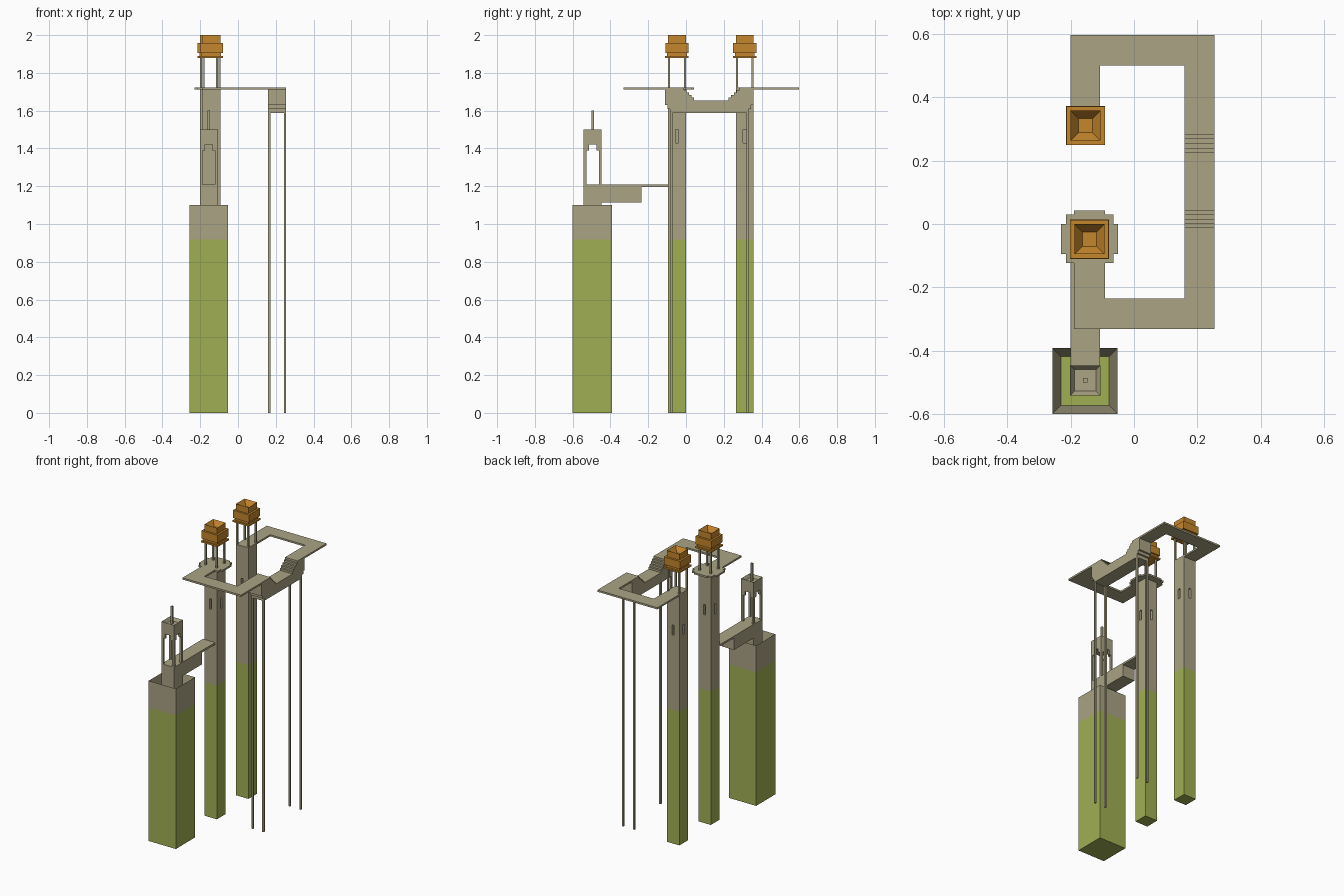
import bpy, bmesh
from mathutils import Vector

cube = bpy.data.objects.get("Cube")
if cube:
    bpy.data.objects.remove(cube, do_unlink=True)


def material(name, rgb):
    m = bpy.data.materials.new(name)
    m.use_nodes = True
    m.diffuse_color = (*rgb, 1)
    m.node_tree.nodes["Principled BSDF"].inputs["Base Color"].default_value = (*rgb, 1)
    return m


STONE = material("stone tan", (0.402, 0.366, 0.231))
MOSS = material("moss green", (0.352, 0.429, 0.086))
AMBER = material("amber", (0.552, 0.238, 0.025))
MOSS_TOP = 0.917
DECK_LOW, DECK = 1.711, 1.723


def finish(bm, name, mats):
    """Turn a bmesh into an object; a second material fills faces below the moss line."""
    bmesh.ops.recalc_face_normals(bm, faces=bm.faces[:])
    if len(mats) > 1:
        for f in bm.faces:
            f.material_index = int(f.calc_center_median().z < MOSS_TOP + 0.001)
    me = bpy.data.meshes.new(name)
    bm.to_mesh(me)
    bm.free()
    for m in mats:
        me.materials.append(m)
    ob = bpy.data.objects.new(name, me)
    bpy.context.collection.objects.link(ob)
    return ob


def add_box(bm, x, y, z):
    vs = bmesh.ops.create_cube(bm, size=1)["verts"]
    for v in vs:
        v.co = Vector([(r[0] + r[1]) / 2 + c * (r[1] - r[0]) for c, r in zip(v.co, (x, y, z))])


def cut(bm, co, no):
    bmesh.ops.bisect_plane(bm, geom=bm.verts[:] + bm.edges[:] + bm.faces[:], plane_co=co, plane_no=no)


def box(name, x, y, z, mats=(STONE,), pit=None):
    """Box from ranges; pit = (rim width, depth) sinks the top face."""
    bm = bmesh.new()
    add_box(bm, x, y, z)
    if len(mats) > 1:
        cut(bm, (0, 0, MOSS_TOP), (0, 0, 1))
    if pit:
        bm.normal_update()
        top = max(bm.faces, key=lambda f: f.calc_center_median().z)
        bmesh.ops.inset_region(bm, faces=[top], thickness=pit[0], use_even_offset=True)
        for v in top.verts:
            v.co.z -= pit[1]
    return finish(bm, name, mats)


def square(name, cx, cy, w, z, mats=(STONE,), pit=None):
    h = w / 2
    return box(name, (cx - h, cx + h), (cy - h, cy + h), z, mats, pit)


def prism(name, pts, offset):
    """Extrude a closed outline of 3D points by an offset."""
    bm = bmesh.new()
    f = bm.faces.new([bm.verts.new(p) for p in pts])
    ext = bmesh.ops.extrude_face_region(bm, geom=[f], use_keep_orig=True)["geom"]
    bmesh.ops.translate(bm, vec=offset, verts=[v for v in ext if isinstance(v, bmesh.types.BMVert)])
    return finish(bm, name, (STONE,))


def tall_tower(name, cx, cy, top):
    """Slender shaft with a sunken slit window on each side."""
    h, s = 0.0475, 0.008
    bm = bmesh.new()
    add_box(bm, (cx - h, cx + h), (cy - h, cy + h), (0, top))
    for z in (MOSS_TOP, 1.43, 1.50):
        cut(bm, (0, 0, z), (0, 0, 1))
    for d in (-s, s):
        cut(bm, (cx + d, 0, 0), (1, 0, 0))
        cut(bm, (0, cy + d, 0), (0, 1, 0))
    bm.normal_update()
    slits = []
    for f in bm.faces:
        c = f.calc_center_median()
        if abs(f.normal.z) < 0.1 and 1.43 < c.z < 1.50 and min(abs(c.x - cx), abs(c.y - cy)) < s / 2:
            slits.append(f)
    bmesh.ops.inset_individual(bm, faces=slits, thickness=0, depth=-0.03)
    return finish(bm, name, (STONE, MOSS))


# Two tall towers, each with four slim posts carrying a lantern
for label, cx, cy, top in (("middle", -0.141, -0.048, DECK_LOW), ("rear", -0.153, 0.311, DECK)):
    tall_tower(label + "_tower", cx, cy, top)
    for i, (sx, sy) in enumerate(((-1, -1), (1, -1), (1, 1), (-1, 1))):
        square(f"{label}_lantern_post_{i + 1}", cx + sx * 0.042, cy + sy * 0.042, 0.011, (top, 1.88))
    square(label + "_lantern_brim", cx, cy, 0.124, (1.878, 1.889), (AMBER,))
    square(label + "_lantern_neck", cx, cy, 0.104, (1.889, 1.905), (AMBER,))
    square(label + "_lantern_body", cx, cy, 0.122, (1.905, 1.958), (AMBER,))
    square(label + "_lantern_cap", cx, cy, 0.095, (1.958, 2.0), (AMBER,), pit=(0.025, 0.035))

# Broad front tower with a sunken green roof
box("front_tower", (-0.258, -0.052), (-0.6, -0.392), (0, 1.1), (STONE, MOSS), pit=(0.027, 1.1 - MOSS_TOP))

# Belfry standing on the front tower
bx, by, bh = -0.154, -0.494, 0.0475
square("belfry_base", bx, by, 2 * bh, (MOSS_TOP, 1.21))
for i, (sx, sy) in enumerate(((-1, -1), (1, -1), (1, 1), (-1, 1))):
    square(f"belfry_post_{i + 1}", bx + sx * (bh - 0.007), by + sy * (bh - 0.007), 0.014, (1.21, 1.39))
    # L-shaped corner bracket narrowing the arches
    x0, x1, x2 = (bx + sx * (bh - d) for d in (0, 0.014, 0.028))
    y0, y1, y2 = (by + sy * (bh - d) for d in (0, 0.014, 0.028))
    prism(f"belfry_bracket_{i + 1}", [(x, y, 1.39) for x, y in
          ((x0, y0), (x2, y0), (x2, y1), (x1, y1), (x1, y2), (x0, y2))], (0, 0, 0.03))
square("belfry_head", bx, by, 2 * bh, (1.42, 1.5), pit=(0.013, 0.02))
square("belfry_spire", bx, by, 0.013, (1.48, 1.6))

# Low footbridge from the belfry to the middle tower
box("footbridge_block", (-0.2, -0.107), (-0.447, -0.235), (1.115, 1.21))
box("footbridge_slab", (-0.2, -0.107), (-0.235, -0.094), (1.196, 1.21))

# High walkways: front one includes the stepped platform round the middle tower
front = [(0.255, -0.332), (0.255, -0.11), (0.16, -0.11), (0.16, -0.235), (-0.091, -0.235),
         (-0.091, -0.123), (-0.065, -0.123), (-0.065, -0.095), (-0.05, -0.095), (-0.05, 0),
         (-0.065, 0), (-0.065, 0.03), (-0.091, 0.03), (-0.091, 0.042), (-0.189, 0.042),
         (-0.189, 0.03), (-0.215, 0.03), (-0.215, 0), (-0.231, 0), (-0.231, -0.095),
         (-0.215, -0.095), (-0.215, -0.123), (-0.189, -0.123), (-0.189, -0.332)]
back = [(-0.2, 0.358), (-0.107, 0.358), (-0.107, 0.501), (0.16, 0.501),
        (0.16, 0.357), (0.255, 0.357), (0.255, 0.597), (-0.2, 0.597)]
for name, outline in (("front_walkway", front), ("back_walkway", back)):
    prism(name, [(x, y, DECK_LOW) for x, y in outline], (0, 0, DECK - DECK_LOW))

# Sunken span with steps at both ends and corbelled ends below
rise = (DECK - 1.655) / 5
down, up = [], []
for i in range(5):
    y, z = -0.011 + 0.0135 * i, DECK - rise * i
    down += [(y, z), (y, z - rise)]
    y, z = 0.225 + 0.0143 * i, 1.655 + rise * i
    up += [(y, z), (y, z + rise)]
profile = ([(-0.11, DECK)] + down + up +
           [(0.357, DECK), (0.357, 1.63), (0.344, 1.63), (0.344, 1.61), (0.331, 1.61), (0.331, 1.587),
            (-0.084, 1.587), (-0.084, 1.61), (-0.097, 1.61), (-0.097, 1.63), (-0.11, 1.63)])
prism("sunken_span", [(0.16, y, z) for y, z in profile], (0.095, 0, 0))

# Four thin stilts under the span
for i, (x, y) in enumerate(((0.166, -0.078), (0.249, -0.078), (0.166, 0.325), (0.249, 0.325))):
    square(f"span_stilt_{i + 1}", x, y, 0.012, (0, 1.587))
